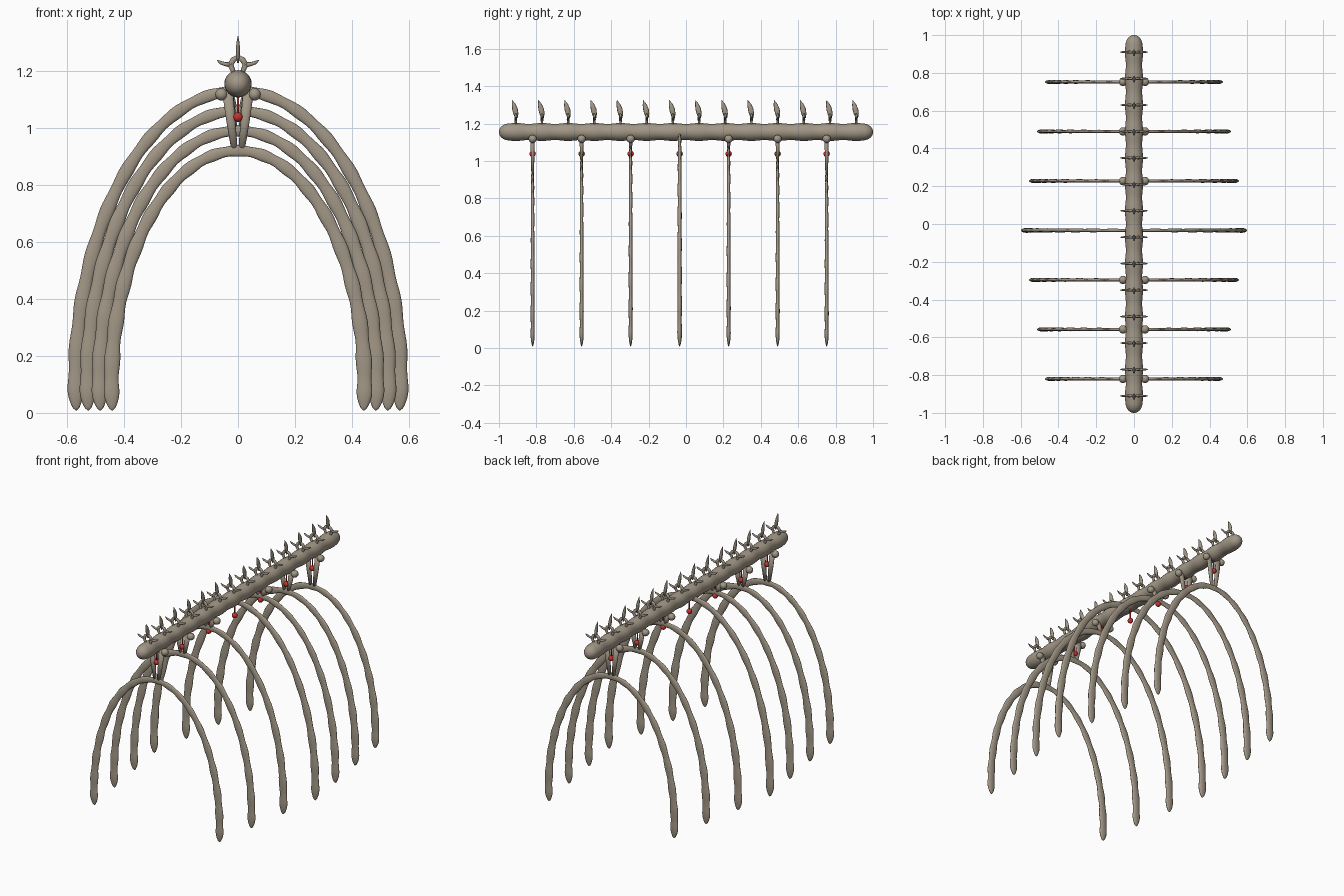
import bpy, bmesh, math
from mathutils import Vector

if "Cube" in bpy.data.objects:
    bpy.data.objects.remove(bpy.data.objects["Cube"], do_unlink=True)


def material(name, color):
    m = bpy.data.materials.new(name)
    m.use_nodes = True
    m.diffuse_color = (*color, 1)
    bsdf = m.node_tree.nodes["Principled BSDF"]
    bsdf.inputs["Base Color"].default_value = (*color, 1)
    bsdf.inputs["Roughness"].default_value = 0.8
    return m


BONE = material("bone", (0.36, 0.31, 0.24))
RED = material("red", (0.6, 0.03, 0.03))
X, Y = Vector((1, 0, 0)), Vector((0, 1, 0))
SPINE_Z = 1.155


def finish(bm, name, mat):
    bmesh.ops.recalc_face_normals(bm, faces=bm.faces)
    for f in bm.faces:
        f.smooth = True
    mesh = bpy.data.meshes.new(name)
    bm.to_mesh(mesh)
    bm.free()
    mesh.materials.append(mat)
    obj = bpy.data.objects.new(name, mesh)
    bpy.context.collection.objects.link(obj)
    return obj


def tube(bm, points, radii, ref, flat=1.0, sides=12):
    """Sweep an oval ring along points; flat scales the ring along ref."""
    pts = [Vector(p) for p in points]
    rings = []
    for i, (p, r) in enumerate(zip(pts, radii)):
        t = pts[min(i + 1, len(pts) - 1)] - pts[max(i - 1, 0)]
        n = t.cross(ref).normalized()
        ring = []
        for k in range(sides):
            a = 2 * math.pi * k / sides
            ring.append(bm.verts.new(p + n * r * math.cos(a) + ref * r * flat * math.sin(a)))
        rings.append(ring)
    for a, b in zip(rings, rings[1:]):
        for k in range(sides):
            j = (k + 1) % sides
            bm.faces.new((a[k], a[j], b[j], b[k]))
    bm.faces.new(rings[0])
    bm.faces.new(rings[-1])


def ball(bm, center, r):
    made = bmesh.ops.create_uvsphere(bm, u_segments=16, v_segments=10, radius=r)
    bmesh.ops.translate(bm, verts=made["verts"], vec=center)


# Spine: beaded rod with rounded ends
bm = bmesh.new()
points, radii = [], []
STEPS = 168
for i in range(STEPS + 1):
    y = -math.cos(math.pi * i / STEPS)
    end = min(1, (1 - abs(y)) / 0.048)
    ripple = 0.0455 + 0.0025 * math.cos(2 * math.pi * y / 0.14 + math.pi)
    points.append((0, y, SPINE_Z))
    radii.append(max(0.0005, ripple * math.sqrt(1 - (1 - end) ** 2)))
tube(bm, points, radii, X, sides=24)
finish(bm, "spine", BONE)


# Ribs: knobbly flattened arches, widest and highest in the middle
def rib(y, width, apex, flat):
    bm = bmesh.new()
    foot, center = 0.008, 0.1
    h = apex - center
    start = -math.asin((center - foot) / h)
    half = []
    for i in range(81):
        u = (i / 80) ** 1.2
        a = start + (math.pi / 2 - start) * u
        z = center + h * math.sin(a)
        s = min(1, (z - foot) / 0.09)
        bead = 0.94 - 0.08 * math.cos(2 * math.pi * 9.5 * u ** 0.9)
        r = (0.029 - 0.009 * u) * bead * math.sqrt(1 - (1 - s) ** 2)
        half.append((width * math.cos(a), z, max(0.0005, r)))
    arch = half + [(-x, z, r) for x, z, r in half[-2::-1]]
    tube(bm, [(x, y, z) for x, z, r in arch], [r for x, z, r in arch], Y, flat)
    return finish(bm, "rib", BONE)


for i in range(7):
    y = -0.82 + 0.262 * i
    k = abs(i - 3)
    apex = 1.13 - 0.07 * k
    rib(y, 0.57 - 0.042 * k, apex, 0.45 if k == 0 else 0.4)

    # Tapered struts and round knobs joining each rib to the spine
    if k > 0:
        bm = bmesh.new()
        for s in (-1, 1):
            ball(bm, (s * 0.058, y, 1.118), 0.022)
            low = (s * 0.012, y, apex)
            top = (s * 0.037, y, 1.13)
            mid = (s * 0.025, y, (apex + 1.13) / 2)
            tube(bm, [top, mid, low], [0.019, 0.016, 0.011], Y, 0.6)
        finish(bm, "rib_strut", BONE)

    # Red bead hanging on a thin stem
    bm = bmesh.new()
    ball(bm, (0, y, 1.038), 0.017)
    tube(bm, [(0, y, 1.12), (0, y, 1.04)], [0.004, 0.004], Y, sides=8)
    finish(bm, "hanging_bead", RED)

# Vertebra crests: arched legs, side prongs and a leaning spike
for i in range(14):
    y = -0.91 + 0.14 * i
    bm = bmesh.new()
    for s in (-1, 1):
        leg = [(s * 0.012, y, 1.18), (s * 0.017, y, 1.2), (s * 0.027, y, 1.222),
               (s * 0.016, y, 1.24), (0, y, 1.25)]
        tube(bm, leg, [0.009, 0.008, 0.011, 0.01, 0.007], Y, 0.7, 8)
        prong = [(s * 0.022, y, 1.222), (s * 0.045, y, 1.224),
                 (s * 0.062, y, 1.23), (s * 0.074, y, 1.238)]
        tube(bm, prong, [0.01, 0.007, 0.006, 0.001], Y, 0.8, 8)
    spike = [(0, y + 0.004, 1.228), (0, y + 0.001, 1.25), (0, y - 0.004, 1.275),
             (0, y - 0.011, 1.3), (0, y - 0.019, 1.325)]
    tube(bm, spike, [0.006, 0.013, 0.015, 0.011, 0.001], X, 0.5, 10)
    finish(bm, "vertebra_crest", BONE)
